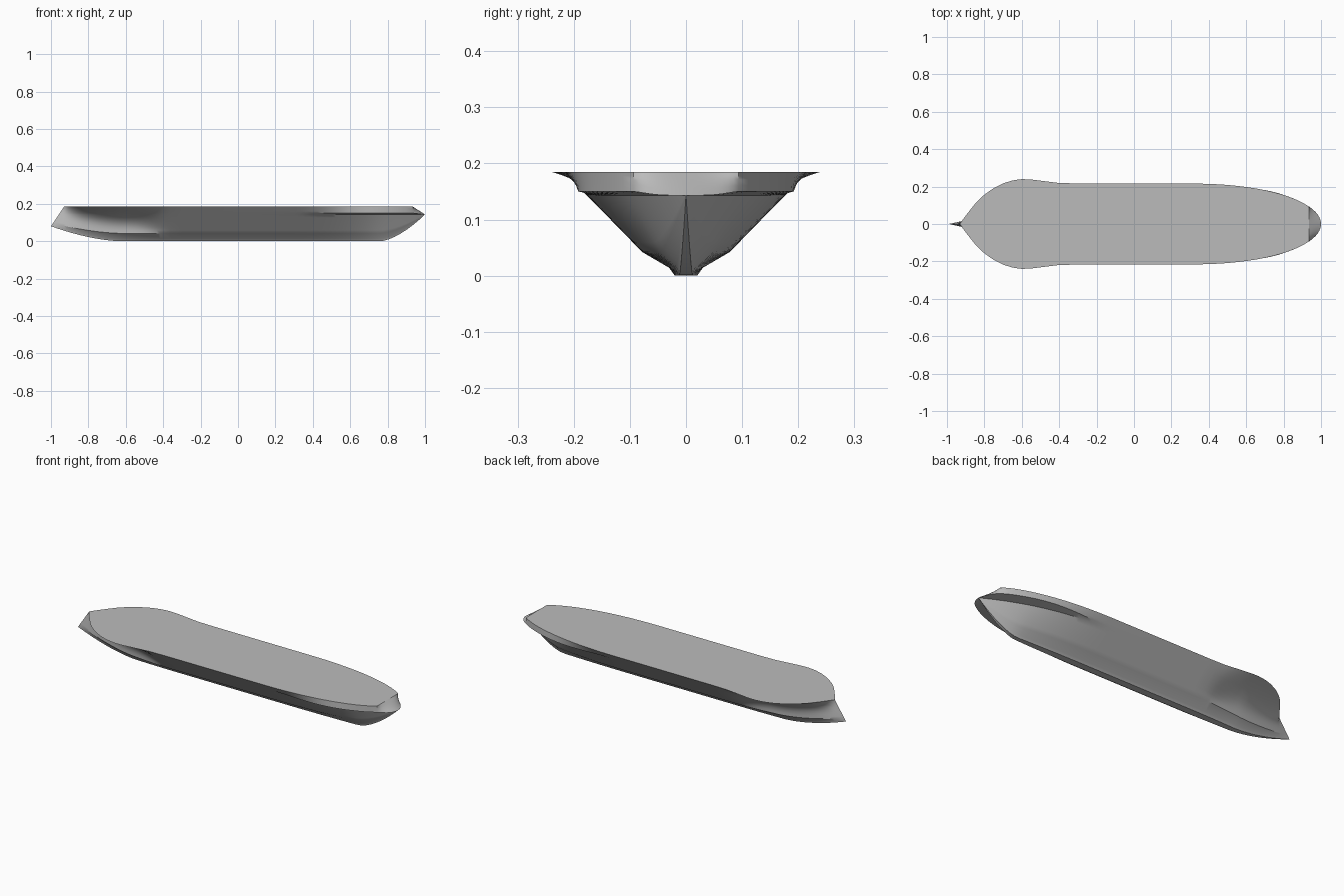
import bpy, bmesh, math

cube = bpy.data.objects.get("Cube")
if cube:
    bpy.data.objects.remove(cube, do_unlink=True)

TOP, LEDGE, KNUCKLE, TRANSOM = 0.185, 0.15, 0.143, 0.935


def ramp(x, a, b):
    return min(1, max(0, (x - a) / (b - a)))


def smooth(x, a, b):
    t = ramp(x, a, b)
    return t * t * (3 - 2 * t)


def lerp(a, b, t):
    return a + (b - a) * t


# Half width of the deck along the length, bow to midship
PLAN = [(-0.93, 0), (-0.915, 0.024), (-0.88, 0.07), (-0.84, 0.12), (-0.8, 0.157), (-0.75, 0.192),
        (-0.7, 0.217), (-0.65, 0.233), (-0.6, 0.24), (-0.55, 0.238), (-0.47, 0.228),
        (-0.4, 0.219), (-0.3, 0.217), (0.3, 0.216)]


def deck_half(x):
    if x >= 0.3:
        return 0.216 * math.sqrt(max(0, 1 - ramp(x, 0.3, 1) ** 2.15))
    for (a, u), (b, v) in zip(PLAN, PLAN[1:]):
        if x <= b:
            return lerp(u, v, ramp(x, a, b))


def keel_height(x):
    return 0.08 * ramp(-x, 0.62, 1) ** 1.7 + KNUCKLE * ramp(x, 0.76, 1) ** 1.6


def section(t):
    """Half section from keel to deck edge at station t."""
    keel = keel_height(t)
    bow = smooth(-t, 0.35, 0.62)
    power = 1 + 1.7 * bow + 0.6 * ramp(-t, 0.62, 1)
    aft = ramp(t, 0.3, 1)
    fine = (1 - ramp(-t, 0.4, 1) ** 1.5) * (1 - aft ** 2.2)
    pts = []

    def hull_x(z):
        # Raked stem: higher rows start further aft
        stem = -1 + 0.07 * ramp(z, 0.08, TOP)
        return lerp(t, lerp(-0.6, stem, ramp(-t, 0.6, 1)), ramp(-t, 0.6, 0.601))

    # Keel strip
    for y, z in ((0, 0), (0.02, 0), (0.03, 0.014)):
        z = lerp(keel, KNUCKLE, z / KNUCKLE)
        pts.append((hull_x(z), y * fine, z))
    bilge = lerp(keel, KNUCKLE, 0.042 / KNUCKLE)

    def side(z):
        x = hull_x(z)
        half = deck_half(x) if t < 0.3 else 0.216
        return lerp(0.078 * fine, half * (fine if t > 0 else 1), ramp(z, bilge, TOP) ** power)

    # Sides below the knuckle
    for i in range(7):
        z = lerp(bilge, KNUCKLE, i / 6)
        y = side(z)
        if t > 0:
            y = lerp(0.078, 0.176, i / 6) * fine
        pts.append((hull_x(z), y, z))
    # Topsides, flared forward and overhanging aft
    for k in (0, 0.3, 0.6, 0.8, 1):
        z = lerp(LEDGE, TOP, k)
        if t <= 0:
            pts.append((hull_x(z), side(z), z))
        else:
            wide = deck_half(t)
            low = lerp(0.183, wide, smooth(t, 0.3, 0.85))
            z -= (1 - k) * (LEDGE - KNUCKLE) * smooth(t, 0.93, 1)
            pts.append((lerp(t, min(t, TRANSOM), k), lerp(low, wide, k), z))
    return pts


stations = [-1 + 0.6 * i / 36 for i in range(36)]
stations += [-0.4, -0.36, -0.3, -0.1, 0.1, 0.3]
stations += [lerp(0.3, TRANSOM, i / 20) for i in range(1, 21)]
stations += [lerp(TRANSOM, 1, math.sin(i / 8 * math.pi / 2)) for i in range(1, 9)]

# Hull shell lofted through both sides
bm = bmesh.new()
rings = []
for t in stations:
    half = section(t)
    ring = [(x, -y, z) for x, y, z in reversed(half)] + half[1:]
    rings.append([bm.verts.new(p) for p in ring])
for a, b in zip(rings, rings[1:]):
    for i in range(len(a) - 1):
        bm.faces.new((a[i], a[i + 1], b[i + 1], b[i]))
bmesh.ops.remove_doubles(bm, verts=bm.verts, dist=0.00005)
bmesh.ops.dissolve_degenerate(bm, dist=0.00005, edges=bm.edges)

# Flat deck closes the top
rim = [e for e in bm.edges if e.is_boundary]
bmesh.ops.holes_fill(bm, edges=rim, sides=0)
bmesh.ops.recalc_face_normals(bm, faces=bm.faces)

mesh = bpy.data.meshes.new("ship_hull")
bm.to_mesh(mesh)
bm.free()
hull = bpy.data.objects.new("ship_hull", mesh)
bpy.context.collection.objects.link(hull)

grey = bpy.data.materials.new("hull_grey")
grey.use_nodes = True
colour = (0.5, 0.5, 0.5, 1)
grey.diffuse_color = colour
grey.node_tree.nodes["Principled BSDF"].inputs["Base Color"].default_value = colour
mesh.materials.append(grey)

bpy.ops.object.select_all(action="DESELECT")
hull.select_set(True)
bpy.context.view_layer.objects.active = hull
bpy.ops.object.shade_smooth_by_angle(angle=math.radians(30))
